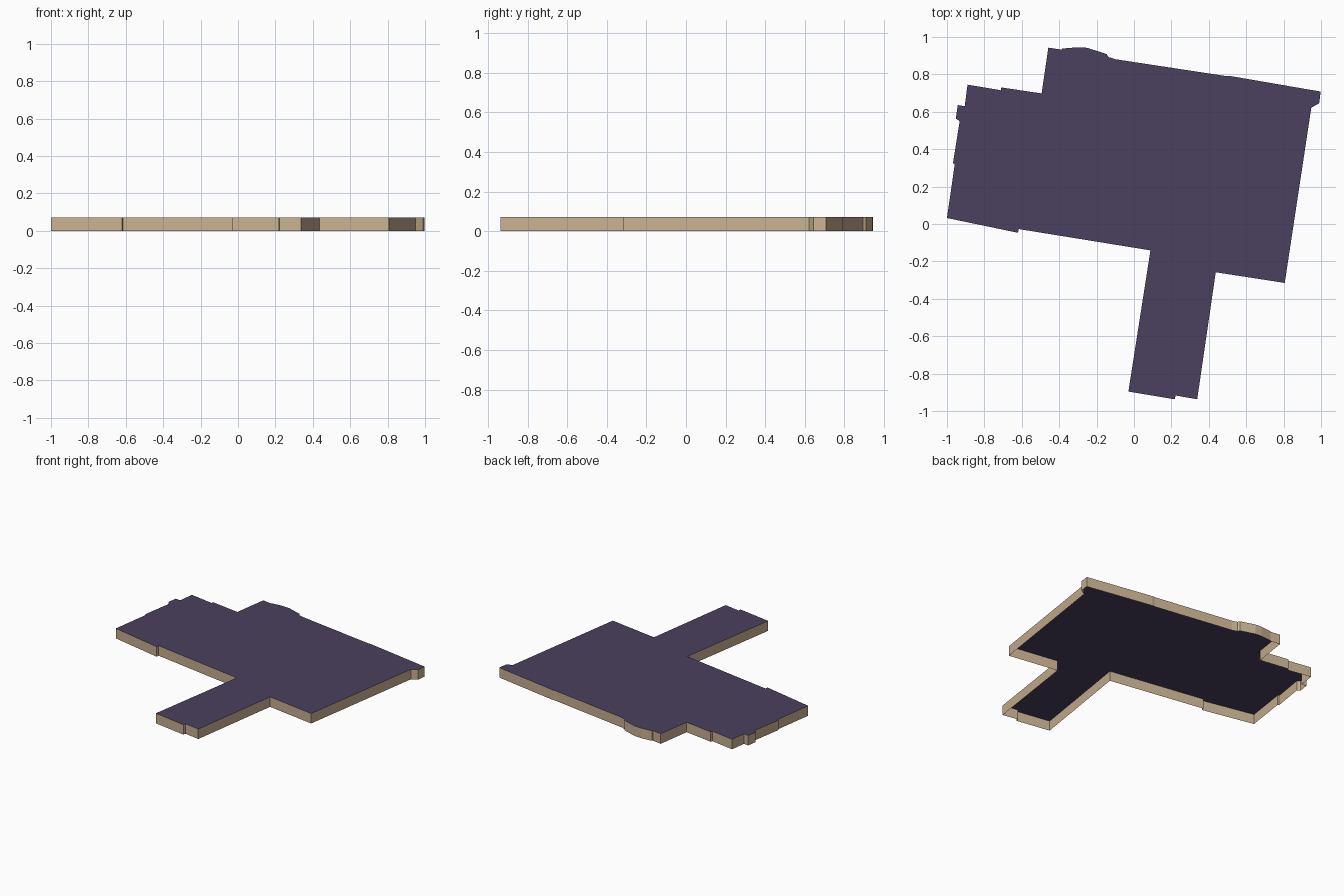
import bpy
import bmesh

default_cube = bpy.data.objects.get("Cube")
if default_cube:
    bpy.data.objects.remove(default_cube, do_unlink=True)

HEIGHT = 0.072

# Building footprint, clockwise from the back right corner
FOOTPRINT = [
    # back side with its raised bay
    (-.89, .745), (-.712, .715), (-.709, .73), (-.494, .698), (-.458, .943),
    (-.387, .932), (-.383, .938), (-.3, .945), (-.25, .942), (-.145, .908),
    (-.137, .893), (-.1, .881), (.485, .792), (.51, .792), (.998, .708),
    # left side
    (.99, .645), (.948, .622), (.806, -.315),
    # front wing
    (.437, -.258), (.338, -.937), (.222, -.917), (.218, -.937),
    (-.03, -.896), (.088, -.141), (-.616, -.027), (-.62, -.047),
    # right side
    (-1, .032), (-.958, .322), (-.968, .325), (-.932, .55),
    (-.953, .564), (-.942, .636), (-.905, .63),
]


def make_material(name, colour):
    material = bpy.data.materials.new(name)
    material.use_nodes = True
    material.diffuse_color = colour
    shader = next(n for n in material.node_tree.nodes if n.type == "BSDF_PRINCIPLED")
    shader.inputs["Base Color"].default_value = colour
    shader.inputs["Roughness"].default_value = 0.9
    return material


def make_object(name, bm, material):
    mesh = bpy.data.meshes.new(name)
    bm.to_mesh(mesh)
    bm.free()
    mesh.materials.append(material)
    part = bpy.data.objects.new(name, mesh)
    bpy.context.collection.objects.link(part)
    return part


roof_material = make_material("dusky purple roof", (.07, .052, .112, 1))
wall_material = make_material("sandy wall", (.58, .445, .283, 1))

# Flat roof: one face, turned upward
bm = bmesh.new()
roof_face = bm.faces.new([bm.verts.new((x, y, HEIGHT)) for x, y in FOOTPRINT])
roof_face.normal_update()
if roof_face.normal.z < 0:
    roof_face.normal_flip()
make_object("flat_roof", bm, roof_material)

# Outer walls: a thin ring around the footprint, open underneath
bm = bmesh.new()
lower = [bm.verts.new((x, y, 0)) for x, y in FOOTPRINT]
upper = [bm.verts.new((x, y, HEIGHT)) for x, y in FOOTPRINT]
for i in range(len(FOOTPRINT)):
    previous = i - 1
    bm.faces.new((lower[i], lower[previous], upper[previous], upper[i]))
make_object("outer_walls", bm, wall_material)
